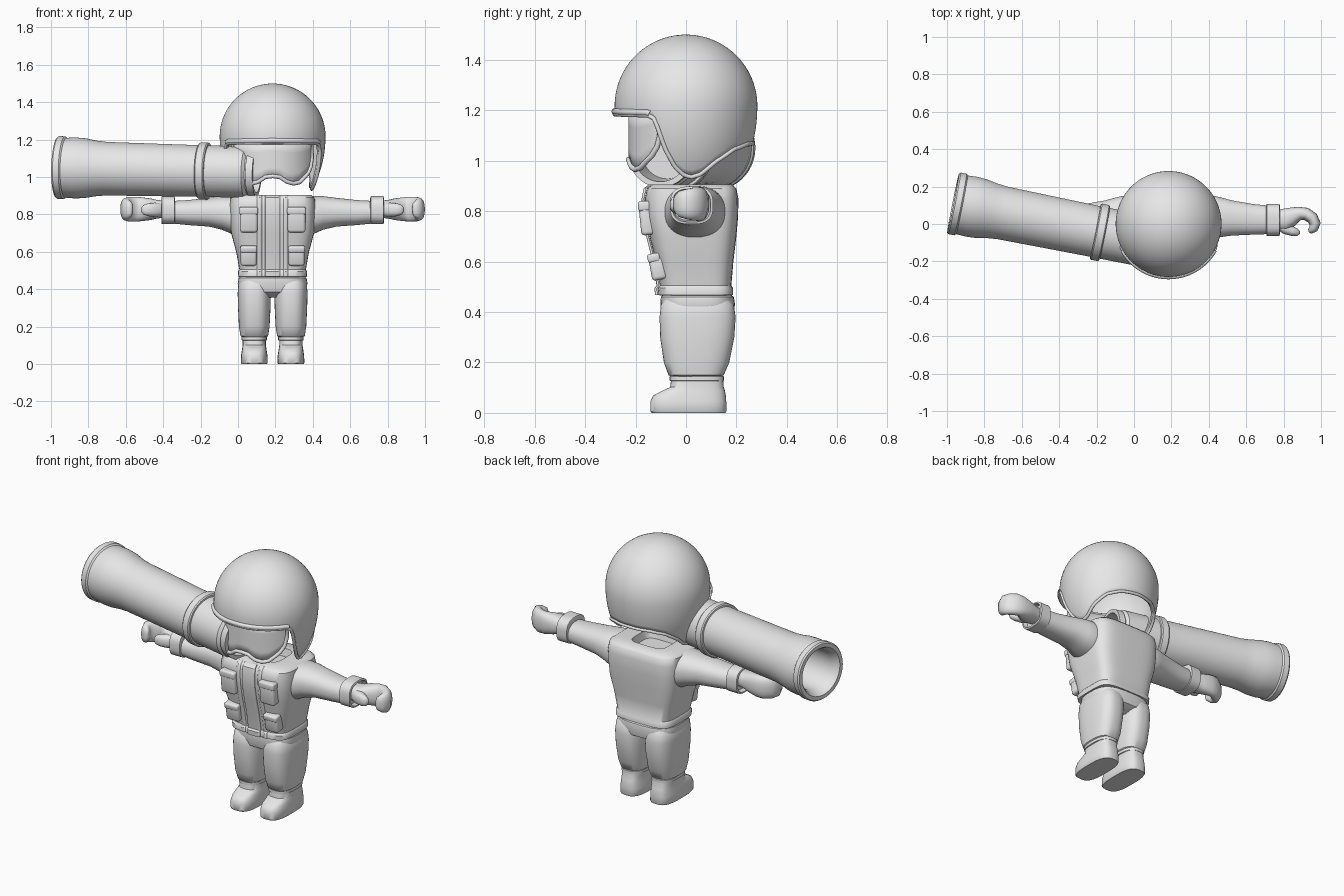
import bpy, bmesh, math
from mathutils import Vector as V

if "Cube" in bpy.data.objects:
    bpy.data.objects.remove(bpy.data.objects["Cube"])

CX = 0.185  # the figure stands off-centre, the launcher fills the other side
grey = bpy.data.materials.new("plain grey")
grey.diffuse_color = (0.8, 0.8, 0.8, 1)
grey.use_nodes = True
grey.node_tree.nodes["Principled BSDF"].inputs["Base Color"].default_value = grey.diffuse_color


def finish(name, bm, angle=40, recalc=True):
    if recalc:
        bmesh.ops.recalc_face_normals(bm, faces=bm.faces)
    me = bpy.data.meshes.new(name)
    bm.to_mesh(me)
    bm.free()
    ob = bpy.data.objects.new(name, me)
    bpy.context.collection.objects.link(ob)
    me.materials.append(grey)
    bpy.ops.object.select_all(action='DESELECT')
    ob.select_set(True)
    bpy.context.view_layer.objects.active = ob
    bpy.ops.object.shade_smooth_by_angle(angle=math.radians(angle))
    return ob


def loft(name, rings, n=40, p=2.0, angle=40):
    """Skin rings given as (centre, u, v); p is the superellipse power."""
    bm = bmesh.new()
    rows = []
    for c, u, v in rings:
        row = []
        for i in range(n):
            t = 2 * math.pi * (i + 0.5) / n
            co, si = math.cos(t), math.sin(t)
            a = math.copysign(abs(co) ** (2 / p), co)
            b = math.copysign(abs(si) ** (2 / p), si)
            row.append(bm.verts.new(V(c) + V(u) * a + V(v) * b))
        rows.append(row)
    for r, q in zip(rows, rows[1:]):
        for i in range(n):
            j = (i + 1) % n
            bm.faces.new((r[i], r[j], q[j], q[i]))
    bm.faces.new(rows[0])
    bm.faces.new(rows[-1])
    return finish(name, bm, angle)


def stack(name, x, rows, p=2.0, angle=40):
    """Upright loft, rows of (z, half width, front y, back y)."""
    return loft(name, [((x, (f + b) / 2, z), (h, 0, 0), (0, (b - f) / 2, 0))
                       for z, h, f, b in rows], p=p, angle=angle)


def tube(name, points, radius, cyclic=True):
    cu = bpy.data.curves.new(name, 'CURVE')
    cu.dimensions = '3D'
    cu.bevel_depth = radius
    cu.bevel_resolution = 3
    sp = cu.splines.new('POLY')
    sp.points.add(len(points) - 1)
    for q, c in zip(sp.points, points):
        q.co = (*c, 1)
    sp.use_cyclic_u = cyclic
    cu.materials.append(grey)
    ob = bpy.data.objects.new(name, cu)
    bpy.context.collection.objects.link(ob)
    bpy.ops.object.select_all(action='DESELECT')
    ob.select_set(True)
    bpy.context.view_layer.objects.active = ob
    bpy.ops.object.convert(target='MESH')


def block(name, loc, size, tilt=0, bevel=0.014):
    bm = bmesh.new()
    bmesh.ops.create_cube(bm, size=1)
    for v in bm.verts:
        v.co = V((v.co.x * size[0], v.co.y * size[1], v.co.z * size[2]))
    bmesh.ops.bevel(bm, geom=bm.edges[:], offset=bevel, segments=3, profile=0.5, affect='EDGES')
    ob = finish(name, bm)
    ob.location = loc
    ob.rotation_euler.x = tilt


def interp(table, t):
    for (a, p), (b, q) in zip(table, table[1:]):
        if t <= b:
            return p + (q - p) * (t - a) / (b - a)
    return table[-1][1]


# Jacket with a neck opening sunk into the top
jacket = [(0.465, 0.165, -0.09, 0.17), (0.467, 0.183, -0.11, 0.187), (0.495, 0.185, -0.112, 0.187),
          (0.505, 0.178, -0.104, 0.18), (0.60, 0.195, -0.12, 0.188), (0.70, 0.222, -0.145, 0.2),
          (0.78, 0.228, -0.16, 0.207), (0.85, 0.23, -0.163, 0.208), (0.89, 0.225, -0.155, 0.2),
          (0.905, 0.205, -0.135, 0.185), (0.905, 0.11, -0.07, 0.12), (0.86, 0.1, -0.06, 0.11)]
stack("jacket", CX, jacket, p=4.5, angle=45)

# Front strip, chest pockets and belt pockets
front = [(z, f) for z, h, f, b in jacket[1:10]]
loft("front_strip", [((CX, f, z), (0.04, 0, 0), (0, 0.013, 0)) for z, f in front], p=6)
for s in (-1, 1):
    loft("front_seam", [((CX + s * 0.07, f + 0.004, z), (0.014, 0, 0), (0, 0.009, 0))
                        for z, f in front], n=16)
    block("chest_pocket", (CX + s * 0.128, -0.155, 0.765), (0.095, 0.055, 0.12), 0.1)
    block("chest_pocket_flap", (CX + s * 0.128, -0.165, 0.82), (0.1, 0.05, 0.04), 0.05, 0.01)
    block("belt_pocket", (CX + s * 0.128, -0.112, 0.575), (0.085, 0.06, 0.095), 0.18)
    block("belt_pocket_flap", (CX + s * 0.128, -0.128, 0.615), (0.09, 0.05, 0.035), 0.18, 0.01)

# Trousers
stack("hips", CX, [(0.355, 0.12, -0.04, 0.13), (0.385, 0.17, -0.09, 0.185), (0.43, 0.187, -0.102, 0.195),
                   (0.46, 0.182, -0.1, 0.19), (0.47, 0.17, -0.09, 0.175)], p=3)
for s in (-1, 1):
    x = CX + s * 0.098
    stack("trouser_leg", x, [(0.14, 0.06, -0.055, 0.13), (0.15, 0.074, -0.07, 0.15),
                             (0.2, 0.082, -0.088, 0.172), (0.3, 0.087, -0.103, 0.192),
                             (0.38, 0.089, -0.105, 0.197), (0.43, 0.085, -0.1, 0.19),
                             (0.455, 0.07, -0.08, 0.17)], p=2.7)
    # Boots
    stack("boot_cuff", x, [(0.125, 0.06, -0.055, 0.14), (0.128, 0.068, -0.065, 0.15),
                           (0.145, 0.068, -0.065, 0.15), (0.15, 0.06, -0.055, 0.14)], p=2.7)
    stack("boot", x, [(0.0, 0.068, -0.137, 0.157), (0.006, 0.072, -0.142, 0.16),
                      (0.045, 0.071, -0.142, 0.16), (0.07, 0.067, -0.13, 0.158),
                      (0.09, 0.064, -0.09, 0.154), (0.102, 0.062, -0.063, 0.15),
                      (0.14, 0.062, -0.058, 0.147)], p=3)

# Arms, held straight out, with cuffs and gripping hands
def arm(name, s, rows, p=2.3):
    loft(name, [((CX + s * d, y, z), (0, hy, 0), (0, 0, hz)) for d, y, hy, z, hz in rows], p=p)


def hand(name, s, z, path):
    rings = []
    for i, (d, y, w, h) in enumerate(path):
        a, b = path[max(i - 1, 0)], path[min(i + 1, len(path) - 1)]
        t = V((s * (b[0] - a[0]), b[1] - a[1], 0)).normalized()
        rings.append(((CX + s * d, y, z), V((-t.y, t.x, 0)) * w, (0, 0, h)))
    loft(name, rings, n=24, p=2.4, angle=60)


for s in (-1, 1):
    arm("sleeve", s, [(0.16, 0.03, 0.12, 0.795, 0.1), (0.22, 0.035, 0.12, 0.798, 0.102),
                      (0.27, 0.037, 0.108, 0.808, 0.09), (0.34, 0.032, 0.094, 0.812, 0.077),
                      (0.45, 0.025, 0.082, 0.81, 0.067), (0.54, 0.022, 0.076, 0.812, 0.06)])
    arm("sleeve_cuff", s, [(0.522, 0.022, 0.074, 0.823, 0.065), (0.525, 0.022, 0.086, 0.823, 0.075),
                           (0.592, 0.022, 0.086, 0.823, 0.075), (0.595, 0.022, 0.076, 0.823, 0.066),
                           (0.57, 0.022, 0.07, 0.823, 0.06)], p=2.8)
    hand("hand", s, 0.828, [(0.56, 0.02, 0.052, 0.044), (0.62, 0.022, 0.06, 0.05),
                            (0.655, 0.038, 0.052, 0.058), (0.70, 0.057, 0.036, 0.064),
                            (0.735, 0.054, 0.034, 0.067), (0.768, 0.032, 0.033, 0.066),
                            (0.784, 0.002, 0.03, 0.06), (0.775, -0.024, 0.025, 0.052),
                            (0.755, -0.04, 0.015, 0.035), (0.75, -0.043, 0.005, 0.015)])
    hand("thumb", s, 0.825, [(0.59, 0.0, 0.03, 0.035), (0.63, -0.025, 0.032, 0.038),
                             (0.665, -0.04, 0.025, 0.034), (0.69, -0.046, 0.018, 0.026),
                             (0.703, -0.046, 0.006, 0.01)])

# Hollow helmet: open at the bottom, high over the face, low over the ears
R, ZC, DROP = 0.283, 1.217, 0.42
rim_table = [(0, 1.185), (58, 1.18), (64, 1.165), (68, 1.10), (71.5, 1.045), (79, 0.975), (88, 0.942),
             (96, 0.935), (106, 0.947), (119, 0.995), (137, 1.045), (155, 1.065), (180, 1.07)]


def helmet_point(az, k):
    z = interp(rim_table, min(az, 360 - az))
    phi = k * (math.pi / 2 + math.asin((ZC - z) / DROP))
    r = R * math.sin(phi)
    h = R * math.cos(phi) if phi < math.pi / 2 else DROP * math.cos(phi)
    a = math.radians(az)
    return V((CX + r * math.sin(a), -r * math.cos(a), ZC + h))


bm = bmesh.new()
N, M = 120, 28
top = bm.verts.new((CX, 0, ZC + R))
rows = [[bm.verts.new(helmet_point(i * 360 / N, j / M)) for i in range(N)] for j in range(1, M + 1)]
for i in range(N):
    k = (i + 1) % N
    bm.faces.new((top, rows[0][i], rows[0][k]))
    for a, b in zip(rows, rows[1:]):
        bm.faces.new((a[i], b[i], b[k], a[k]))
helmet = finish("helmet", bm, 50, recalc=False)
sol = helmet.modifiers.new("thickness", 'SOLIDIFY')
sol.thickness, sol.offset = 0.018, -1
tube("helmet_rim", [CX * V((1, 0, 0)) + (helmet_point(i * 3, 1) - V((CX, 0, 0))) * 1.0 +
                    V((0, 0, 0)) for i in range(N)], 0.009)
tube("helmet_brim", [helmet_point(i * 3 % 360, 0.985) for i in range(-20, 21)], 0.013, False)

# Curved visor with a nose notch and a frame
low = [(0, 1.005), (0.15, 1.0), (0.3, 0.975), (0.45, 0.965), (0.6, 0.972), (0.85, 1.02), (0.95, 1.055), (1, 1.1)]


def visor_point(u, k):
    a = math.radians(63 * u)
    z = interp(low, abs(u))
    return V((CX + 0.235 * math.sin(a), -0.228 * math.cos(a), z + (1.185 - z) * k))


bm = bmesh.new()
K = 40
cols = [[bm.verts.new(visor_point(-1 + 2 * i / K, j / 4)) for j in range(5)] for i in range(K + 1)]
for a, b in zip(cols, cols[1:]):
    for j in range(4):
        bm.faces.new((a[j], b[j], b[j + 1], a[j + 1]))
visor = finish("visor", bm, recalc=False)
sol = visor.modifiers.new("thickness", 'SOLIDIFY')
sol.thickness = 0.01
us = [-1 + 2 * i / K for i in range(K + 1)]
tube("visor_frame", [visor_point(u, 0) for u in us] + [visor_point(u, 1) for u in reversed(us)], 0.011)

# Shoulder launcher: one turned profile of (distance along axis, radius)
axis, side, up = V((0.98, -0.196, -0.024)), V((0.196, 0.98, 0)), V((0.024, 0, 1))
profile = [(0.28, 0.112), (0.05, 0.118), (0.01, 0.132), (0, 0.14), (0, 0.162), (0.008, 0.168), (0.04, 0.168),
           (0.048, 0.16), (0.10, 0.163), (0.15, 0.16), (0.21, 0.149), (0.27, 0.143), (0.775, 0.138),
           (0.776, 0.148), (0.782, 0.153), (0.82, 0.153), (0.826, 0.148), (0.827, 0.138), (1.03, 0.137),
           (1.045, 0.122), (1.05, 0.122), (1.052, 0.13), (1.09, 0.13), (1.09, 0.108), (0.95, 0.1)]
loft("launcher", [(V((-0.967, 0.112, 1.051)) + axis * d, side * r, up * r) for d, r in profile], n=64, angle=35)
